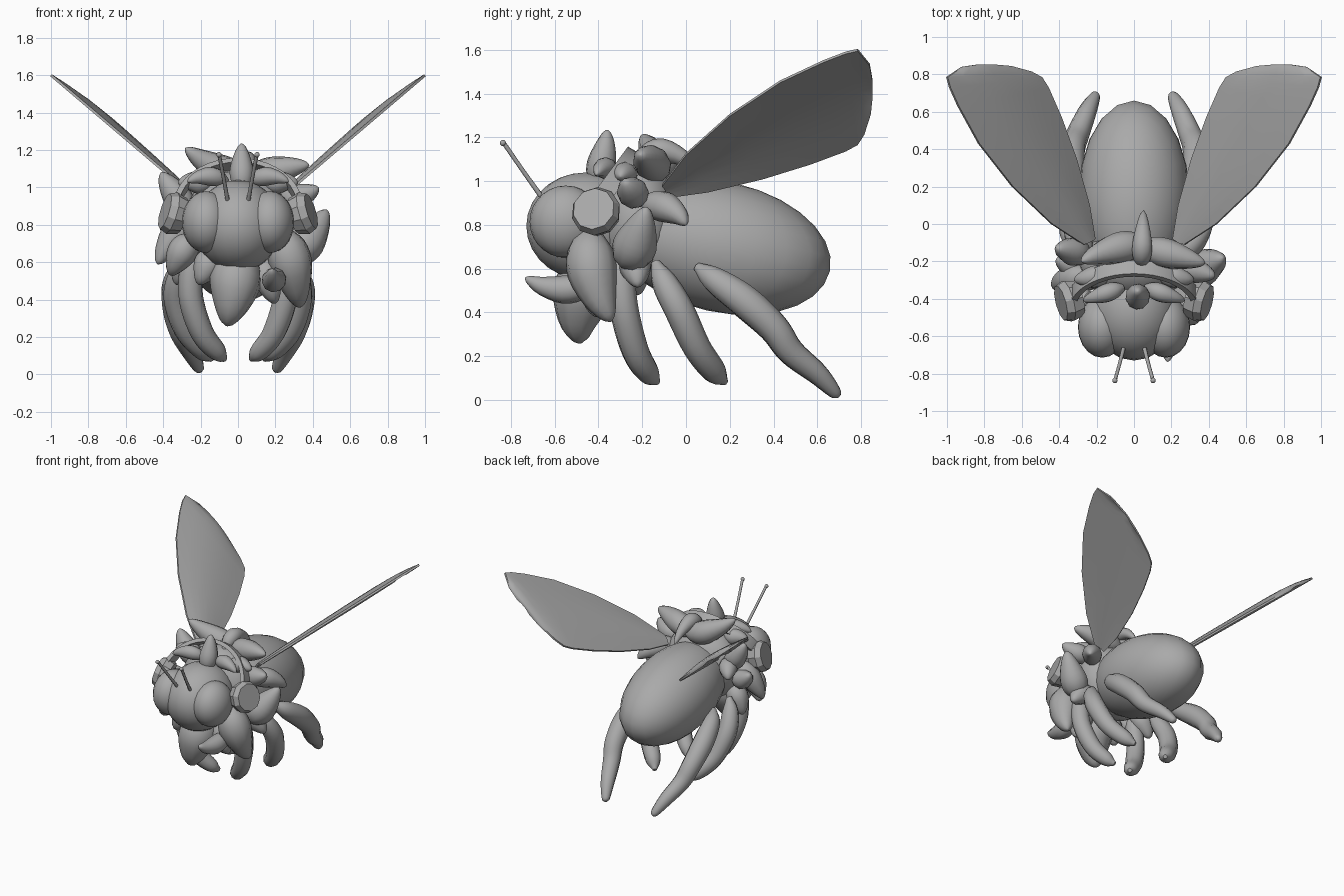
import bpy, bmesh, math
from mathutils import Vector, Matrix

old = bpy.data.objects.get("Cube")
if old:
    bpy.data.objects.remove(old, do_unlink=True)

grey = bpy.data.materials.new("plain_grey")
grey.use_nodes = True
grey.diffuse_color = (0.4, 0.4, 0.4, 1)
grey.node_tree.nodes["Principled BSDF"].inputs["Base Color"].default_value = (0.4, 0.4, 0.4, 1)


def finish(name, bm, angle=50):
    """Turn a bmesh into a shaded object."""
    bmesh.ops.recalc_face_normals(bm, faces=bm.faces)
    mesh = bpy.data.meshes.new(name)
    bm.to_mesh(mesh)
    bm.free()
    mesh.materials.append(grey)
    ob = bpy.data.objects.new(name, mesh)
    bpy.context.collection.objects.link(ob)
    bpy.ops.object.select_all(action='DESELECT')
    ob.select_set(True)
    bpy.context.view_layer.objects.active = ob
    bpy.ops.object.shade_smooth_by_angle(angle=math.radians(angle))


def ellipsoid(name, centre, radii, tilt=0):
    bm = bmesh.new()
    bmesh.ops.create_uvsphere(bm, u_segments=20, v_segments=14, radius=1)
    m = Matrix.Translation(centre) @ Matrix.Rotation(tilt, 4, 'X') @ Matrix.Diagonal((*radii, 1))
    bmesh.ops.transform(bm, matrix=m, verts=bm.verts)
    finish(name, bm)


def loft(name, sections):
    """Closed skin through rings of points with capped ends."""
    bm = bmesh.new()
    rings = [[bm.verts.new(p) for p in section] for section in sections]
    for a, b in zip(rings, rings[1:]):
        for k in range(len(a)):
            n = (k + 1) % len(a)
            bm.faces.new((a[k], a[n], b[n], b[k]))
    bm.faces.new(rings[0])
    bm.faces.new(rings[-1])
    finish(name, bm)


def sweep(name, points, sides=10, steps=5):
    """Smooth tapered tube through (x, y, z, radius) points."""
    p = [Vector(q) for q in points]
    p = [p[0] * 2 - p[1]] + p + [p[-1] * 2 - p[-2]]
    path = []
    for a, b, c, d in zip(p, p[1:], p[2:], p[3:]):
        for i in range(steps):
            t = i / steps
            path.append((b * 2 + (c - a) * t + (a * 2 - b * 5 + c * 4 - d) * t * t
                         + (b * 3 - a - c * 3 + d) * t ** 3) / 2)
    path.append(p[-2])
    rings = []
    for i, q in enumerate(path):
        way = (path[min(i + 1, len(path) - 1)] - path[max(i - 1, 0)]).to_3d().normalized()
        if i == 0:
            u = way.orthogonal().normalized()
        u = (u - way * u.dot(way)).normalized()
        v = way.cross(u)
        r = max(q.w, 0.003)
        rings.append([q.to_3d() + r * (u * math.cos(k * math.tau / sides)
                      + v * math.sin(k * math.tau / sides)) for k in range(sides)])
    loft(name, rings)


def tuft(name, base, tip, r, bend=(0, 0, 0)):
    """Plump curved lock of fur ending in a blunt point."""
    a, b, k = Vector(base), Vector(tip), Vector(bend)
    shape = ((0, 0.4), (0.2, 0.9), (0.45, 1), (0.75, 0.68), (0.94, 0.32), (1, 0.05))
    sweep(name, [(*(a.lerp(b, t) + k * 4 * t * (1 - t)), r * w) for t, w in shape], steps=3)


# Body masses
ellipsoid("abdomen", (0, 0.16, 0.7), (0.295, 0.51, 0.298), tilt=-0.22)
ellipsoid("thorax", (0, -0.22, 0.81), (0.29, 0.2, 0.28))
ellipsoid("head", (0, -0.46, 0.795), (0.235, 0.27, 0.245))

legs = {
    "front_leg": [(.24, -.31, .68, .02), (.25, -.3, .58, .06), (.25, -.28, .4, .066),
                  (.19, -.23, .22, .062), (.11, -.17, .12, .05), (.07, -.13, .08, .015)],
    "middle_leg": [(.27, -.14, .63, .02), (.31, -.1, .54, .058), (.33, -.03, .41, .068),
                   (.28, .05, .24, .064), (.19, .13, .13, .055), (.14, .18, .08, .015)],
    "hind_leg": [(.27, .05, .61, .02), (.31, .13, .55, .06), (.335, .27, .45, .076),
                 (.33, .4, .33, .07), (.3, .48, .22, .062), (.25, .6, .12, .05),
                 (.21, .68, .035, .03), (.2, .695, .015, .01)],
}
# Wing edges from root to tip: inner x, y and outer x, y
wing_edges = [(.21, -.08, .27, -.11), (.24, .1, .44, 0), (.31, .35, .65, .2),
              (.39, .57, .83, .43), (.46, .73, .94, .63), (.495, .785, .985, .73),
              (.55, .815, 1, .785), (.66, .845, .92, .84), (.74, .852, .84, .852)]

for side, s in (("left", 1), ("right", -1)):
    ellipsoid(side + "_eye", (s * 0.17, -0.55, 0.815), (0.13, 0.165, 0.165))
    for leg, pts in legs.items():
        sweep(side + "_" + leg, [(s * x, y, z, r) for x, y, z, r in pts])

    # Antenna with a small knob
    sweep(side + "_antenna", [(s * .05, -.64, .9, .012), (s * .075, -.74, 1.04, .01),
                              (s * .1, -.83, 1.17, .01)], sides=8)
    ellipsoid(side + "_antenna_tip", (s * .102, -.837, 1.175), (.014, .014, .014))

    # Thin lens-shaped wing, rising outward with a faint arch
    normal = Vector((-0.65 * s, 0, 0.76))
    sections = []
    for i, (ax, ay, bx, by) in enumerate(wing_edges):
        along = math.sin(math.pi * i / 8)
        upper, lower = [], []
        for k in range(7):
            t = k / 6
            x, y = ax + (bx - ax) * t, ay + (by - ay) * t
            across = math.sin(math.pi * t)
            mid = Vector((s * x, y, 1.6 - 0.85 * (1 - x))) + normal * 0.01 * across * (1 + along)
            half = normal * (0.007 + 0.011 * across * along)
            upper.append(mid + half)
            lower.append(mid - half)
        sections.append(upper + lower[::-1])
    loft(side + "_wing", sections)

    # Ear cup: a padded ring and a raised outer disc
    out = Vector((s * 0.93, -0.25, 0.28)).normalized()
    turn = out.to_track_quat('Z', 'Y').to_matrix().to_4x4()
    for part, r1, r2, depth, off in (("ear_pad", .1, .115, .06, -.02), ("ear_cup", .115, .098, .04, .03)):
        bm = bmesh.new()
        bmesh.ops.create_cone(bm, cap_ends=True, segments=10, radius1=r1, radius2=r2, depth=depth)
        m = Matrix.Translation(Vector((s * .345, -.41, .86)) + out * off) @ turn
        bmesh.ops.transform(bm, matrix=m, verts=bm.verts)
        finish(side + "_" + part, bm, 30)

    # Small tufts filling the gap under the headband
    tuft(side + "_temple_tuft", (s * .14, -.27, 1.0), (s * .32, -.3, 1.02), .06, (0, 0, .02))
    tuft(side + "_brow_tuft", (s * .06, -.34, 1.03), (s * .27, -.41, 1.03), .05, (0, 0, .03))

# Headband: a flat strip swept over a leaning arch
lean = Vector((0, 0.185, 0.25))
across = Vector((0, -0.85, 0.5)) * 0.042
rings = []
for i in range(21):
    a = math.pi * i / 20
    rings.append([Vector((0.335 * g * math.cos(a), -0.42, 0.88)) + lean * g * math.sin(a) + across * w
                  for w, g in ((-1, .94), (1, .94), (1, 1.03), (-1, 1.03))])
loft("headband", rings)

# Crown and back tufts
tuft("crown_tuft", (.02, -.42, .98), (.02, -.36, 1.235), .065, (0, .01, 0))
tuft("back_tuft", (.04, -.22, 1.07), (.05, .07, 1.03), .055, (0, -.02, .09))
tuft("top_right_tuft", (.06, -.11, 1.05), (-.28, -.2, 1.21), .085, (0, .02, -.03))
tuft("top_left_tuft", (.03, -.12, 1.04), (.38, -.21, 1.12), .08, (0, 0, .01))

# Shoulder tufts
tuft("shoulder_left_tuft", (.22, -.22, .93), (.43, -.28, 1.0), .07, (.01, 0, -.01))
tuft("shoulder_right_tuft", (-.25, -.16, .86), (-.41, -.13, 1.08), .075, (-.01, 0, 0))
tuft("rear_left_tuft", (.22, -.2, .89), (.41, 0, .8), .07, (.01, .02, .03))
tuft("rear_right_tuft", (-.24, -.18, .88), (-.36, 0, .84), .065, (-.01, .02, .02))

# Flank tufts
tuft("flank_left_tuft", (.28, -.27, .62), (.475, -.18, .88), .1, (.005, 0, -.02))
tuft("flank_right_tuft", (-.25, -.27, .84), (-.43, -.33, .59), .08, (-.01, 0, .01))
tuft("side_right_tuft", (-.25, -.25, .72), (-.41, -.19, .82), .07, (-.01, 0, -.01))

# Ruff under the head
tuft("cheek_left_tuft", (.23, -.43, .77), (.33, -.34, .36), .115, (.01, -.04, 0))
tuft("cheek_right_tuft", (-.24, -.4, .74), (-.36, -.38, .53), .08, (-.01, -.02, 0))
tuft("forward_left_tuft", (.2, -.42, .54), (.18, -.735, .56), .065, (0, 0, -.045))
tuft("chin_tuft", (.0, -.38, .66), (-.06, -.48, .26), .138, (.01, -.05, 0))
tuft("throat_left_tuft", (.12, -.36, .62), (.2, -.4, .38), .08, (0, -.03, 0))
tuft("throat_right_tuft", (-.13, -.38, .66), (-.21, -.45, .48), .075, (0, -.03, 0))
tuft("low_left_tuft", (.22, -.24, .68), (.385, -.22, .52), .075, (.01, 0, 0))
tuft("low_right_tuft", (-.22, -.25, .68), (-.33, -.22, .48), .075, (-.01, 0, 0))
